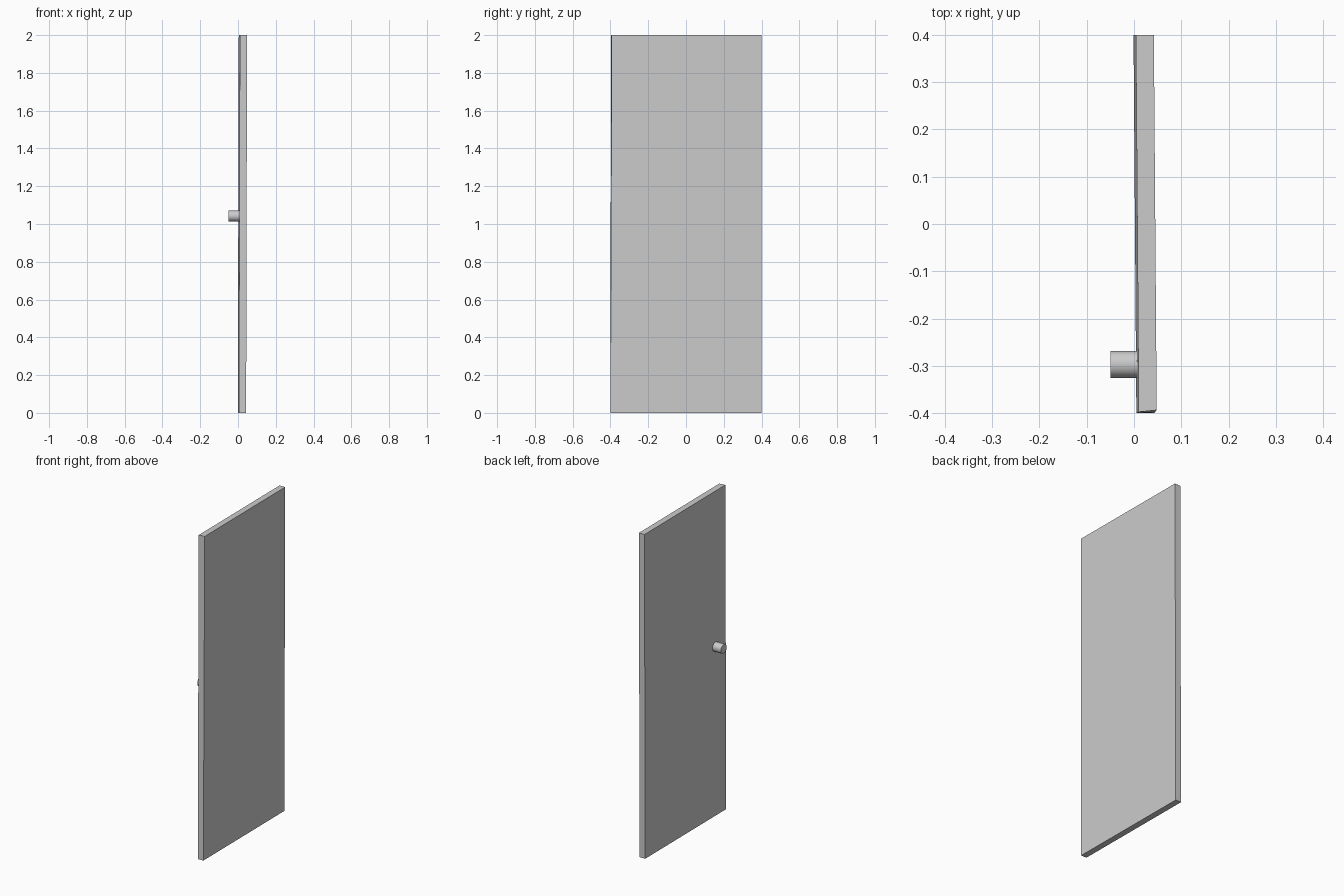
import bpy, bmesh, math
from mathutils import Matrix

if "Cube" in bpy.data.objects:
    bpy.data.objects.remove(bpy.data.objects["Cube"])

# Door panel: a thin slab, slightly turned in plan and leaning towards +x at the top
THICK, WIDTH, HEIGHT = 0.038, 0.797, 2.0
bm = bmesh.new()
bmesh.ops.create_cube(bm, size=1.0)
for v in bm.verts:
    sx, sy, sz = v.co
    v.co.x = 0.0235 + sx * THICK - sy * 0.006 + sz * 0.005
    v.co.y = 0.001 + sy * WIDTH
    v.co.z = 1.0 + sz * HEIGHT
    # free edge is a little out of square
    if sy < 0:
        v.co.y += 0.004 * (sx + 0.5) * (sz + 0.5) - 0.002 * (0.5 - sz)
mesh = bpy.data.meshes.new("door_panel")
bm.to_mesh(mesh)
bm.free()
panel = bpy.data.objects.new("door_panel", mesh)
bpy.context.collection.objects.link(panel)

# Round knob standing out of the -x face
bpy.ops.mesh.primitive_cylinder_add(
    vertices=32, radius=0.0285, depth=0.06,
    location=(-0.02, -0.297, 1.042), rotation=(0, math.pi / 2, 0))
knob = bpy.context.object
knob.name = "door_knob"
bpy.ops.object.shade_smooth_by_angle(angle=math.radians(30))
